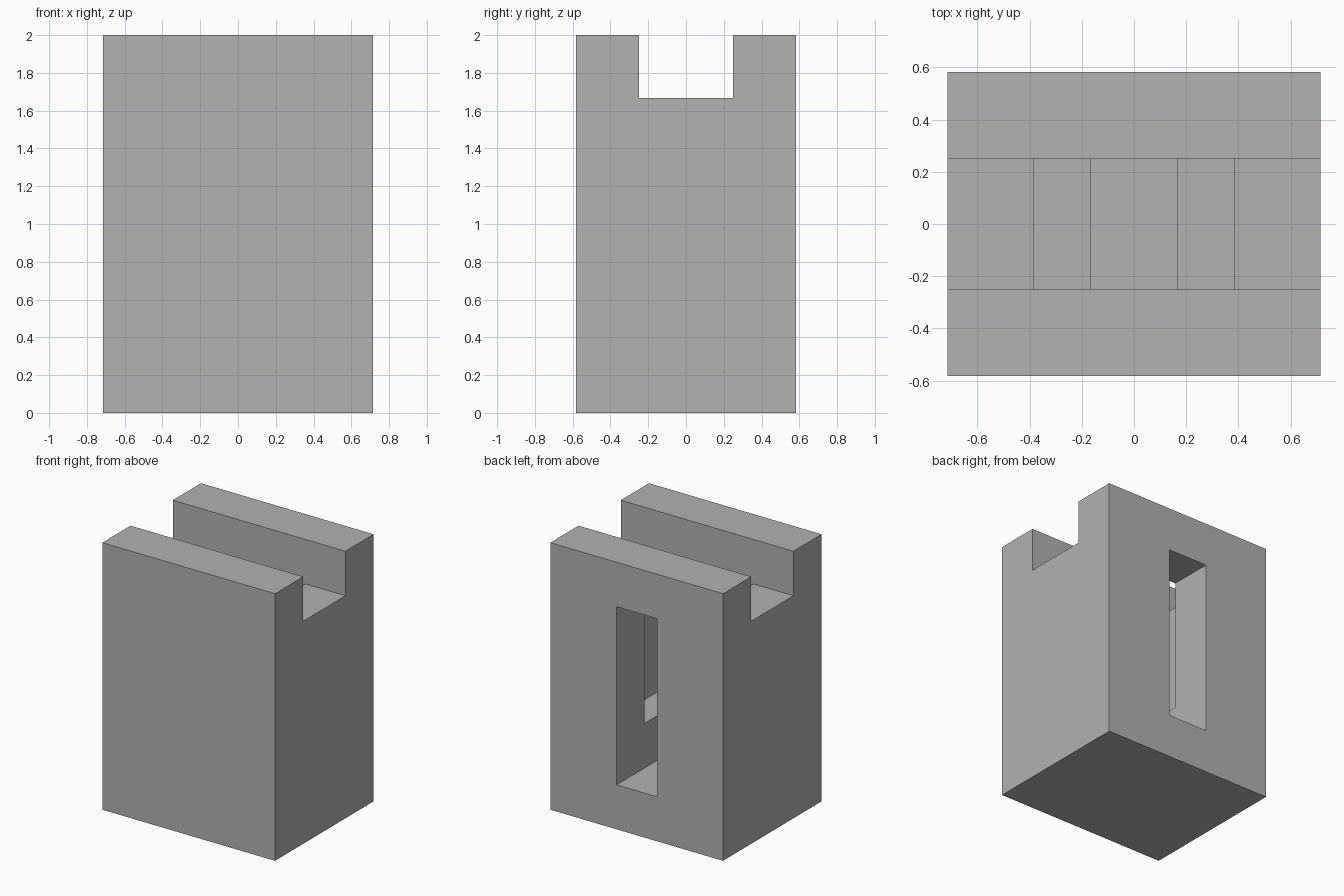
import bpy
import bmesh

default = bpy.data.objects.get("Cube")
if default:
    bpy.data.objects.remove(default, do_unlink=True)

grey = bpy.data.materials.new("light_grey")
grey.use_nodes = True
colour = (0.445, 0.445, 0.445, 1)
grey.diffuse_color = colour
grey.node_tree.nodes["Principled BSDF"].inputs["Base Color"].default_value = colour

# Half sizes and levels shared by the cuts
W, D, H = 0.715, 0.583, 2.0
GROOVE_Y, GROOVE_Z = 0.25, 1.667
CAVITY_X, STEP_Z = 0.384, 0.667
SLOT_X, FLOOR_Z = 0.167, 0.333


def box(name, x, y, z):
    """Box spanning the (low, high) ranges x, y and z."""
    bm = bmesh.new()
    bmesh.ops.create_cube(bm, size=1)
    for v in bm.verts:
        v.co = [r[int(c > 0)] for r, c in zip((x, y, z), v.co)]
    mesh = bpy.data.meshes.new(name)
    bm.to_mesh(mesh)
    bm.free()
    mesh.materials.append(grey)
    obj = bpy.data.objects.new(name, mesh)
    bpy.context.collection.objects.link(obj)
    return obj


def cut(target, cutter):
    """Subtract the cutter from the target, then discard it."""
    cutter.hide_render = True
    mod = target.modifiers.new(cutter.name, "BOOLEAN")
    mod.operation = "DIFFERENCE"
    mod.solver = "EXACT"
    mod.object = cutter
    bpy.context.view_layer.objects.active = target
    bpy.ops.object.modifier_apply(modifier=mod.name)
    bpy.data.objects.remove(cutter, do_unlink=True)


block = box("slotted_block", (-W, W), (-D, D), (0, H))

# Groove running the full width of the top
cut(block, box("groove_cutter", (-1, 1), (-GROOVE_Y, GROOVE_Y), (GROOVE_Z, H + 1)))
# Wide upper pocket, open to the groove
cut(block, box("pocket_cutter", (-CAVITY_X, CAVITY_X), (-GROOVE_Y, GROOVE_Y), (STEP_Z, H + 1)))
# Narrow slot through the back wall, deepening the pocket's middle
cut(block, box("slot_cutter", (-SLOT_X, SLOT_X), (-GROOVE_Y, D + 1), (FLOOR_Z, GROOVE_Z)))
